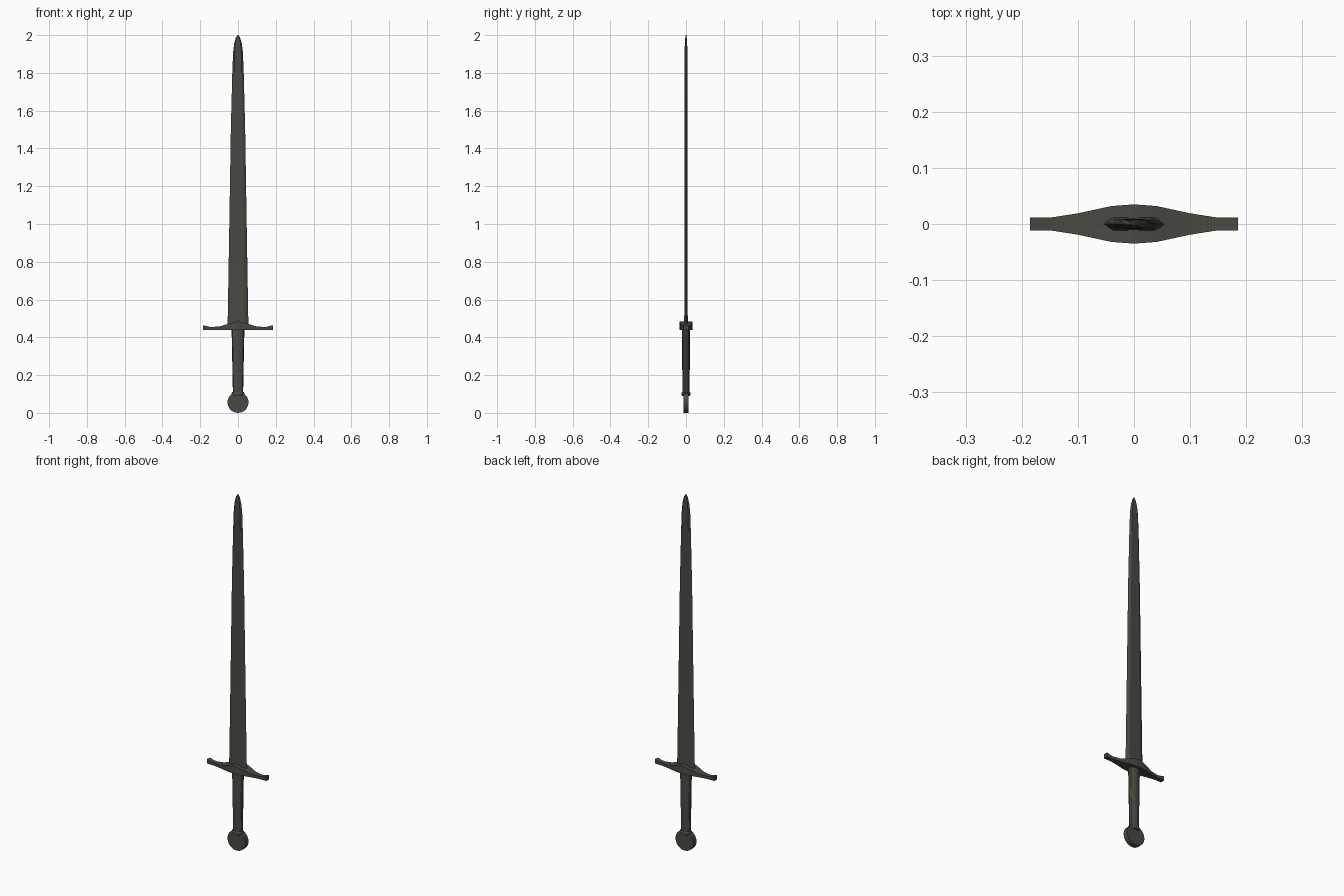
import bpy, bmesh, math

if "Cube" in bpy.data.objects:
    bpy.data.objects.remove(bpy.data.objects["Cube"])

steel = bpy.data.materials.new("dark_steel")
steel.diffuse_color = (0.066, 0.068, 0.055, 1)
steel.use_nodes = True
steel.node_tree.nodes["Principled BSDF"].inputs["Base Color"].default_value = steel.diffuse_color


def loft(name, rings, smooth=30):
    """Skin a list of equal-sized point rings into a closed object."""
    bm = bmesh.new()
    loops = [[bm.verts.new(p) for p in ring] for ring in rings]
    n = len(rings[0])
    for a, b in zip(loops, loops[1:]):
        for i in range(n):
            j = (i + 1) % n
            bm.faces.new((a[i], a[j], b[j], b[i]))
    bm.faces.new(loops[0])
    bm.faces.new(loops[-1])
    bmesh.ops.recalc_face_normals(bm, faces=bm.faces)
    me = bpy.data.meshes.new(name)
    bm.to_mesh(me)
    bm.free()
    me.materials.append(steel)
    ob = bpy.data.objects.new(name, me)
    bpy.context.collection.objects.link(ob)
    bpy.ops.object.select_all(action='DESELECT')
    ob.select_set(True)
    bpy.context.view_layer.objects.active = ob
    bpy.ops.object.shade_smooth_by_angle(angle=math.radians(smooth))
    return ob


def hexagon(w, t, z):
    f = 0.66 * w
    return [(w, 0, z), (f, t, z), (-f, t, z), (-w, 0, z), (-f, -t, z), (f, -t, z)]


def ellipse(rx, ry, z, n=12):
    return [(rx * math.cos(2 * math.pi * i / n), ry * math.sin(2 * math.pi * i / n), z)
            for i in range(n)]


# Blade: flat hexagonal section tapering to a rounded point (half width, half thickness, z)
loft("blade", [hexagon(*s) for s in [
    (0.056, 0.013, 0.45), (0.054, 0.009, 0.52), (0.046, 0.008, 1.0),
    (0.038, 0.007, 1.5), (0.030, 0.007, 1.81), (0.029, 0.009, 1.83),
    (0.026, 0.008, 1.91), (0.020, 0.006, 1.955), (0.012, 0.004, 1.985),
    (0.003, 0.002, 2.0)]], 15)

# Crossguard: flat underside, swollen centre, flared ends (x, half depth, top z)
half = [(0.0, 0.035, 0.485), (0.04, 0.032, 0.475), (0.10, 0.019, 0.457),
        (0.145, 0.012, 0.455), (0.185, 0.012, 0.464)]
stations = [(-x, d, z) for x, d, z in reversed(half[1:])] + half
loft("crossguard", [[(x, -d, 0.44), (x, d, 0.44), (x, d, z), (x, -d, z)]
                    for x, d, z in stations])

# Grip and its end collar
loft("grip", [ellipse(0.027, 0.019, 0.095), ellipse(0.030, 0.020, 0.25),
              ellipse(0.034, 0.021, 0.445)])
loft("grip_collar", [ellipse(0.030, 0.020, 0.09), ellipse(0.035, 0.024, 0.097),
                     ellipse(0.035, 0.024, 0.104), ellipse(0.029, 0.020, 0.111)])

# Disc pommel facing front and back
N = 20
loft("pommel", [[(0.056 * math.sin(2 * math.pi * i / N), y,
                  0.056 - 0.056 * math.cos(2 * math.pi * i / N)) for i in range(N)]
                for y in (-0.014, 0.014)])
